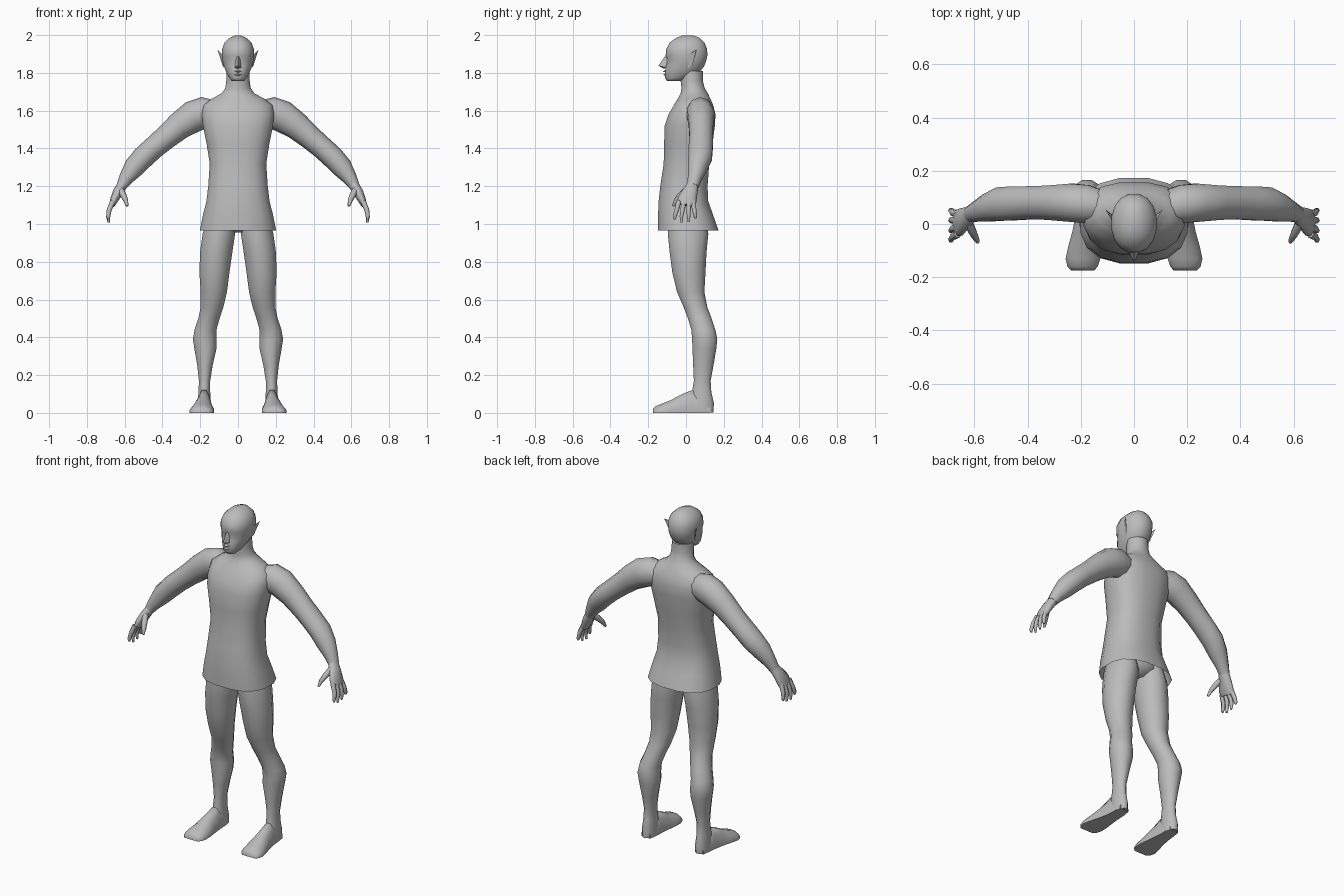
import bpy, bmesh, math
from mathutils import Vector

skin = bpy.data.materials.new("plain_grey")
skin.diffuse_color = (0.5, 0.5, 0.5, 1)


def finish(name, bm, angle=70):
    bmesh.ops.recalc_face_normals(bm, faces=bm.faces)
    me = bpy.data.meshes.new(name)
    bm.to_mesh(me)
    bm.free()
    me.materials.append(skin)
    ob = bpy.data.objects.new(name, me)
    bpy.context.collection.objects.link(ob)
    bpy.ops.object.select_all(action='DESELECT')
    ob.select_set(True)
    bpy.context.view_layer.objects.active = ob
    bpy.ops.object.shade_smooth_by_angle(angle=math.radians(angle))
    return ob


def loft(name, rings, caps=(True, True), angle=70):
    """Skin a list of point rings."""
    bm = bmesh.new()
    vs = [[bm.verts.new(p) for p in r] for r in rings]
    n = len(vs[0])
    for a, b in zip(vs, vs[1:]):
        for i in range(n):
            j = (i + 1) % n
            bm.faces.new((a[i], a[j], b[j], b[i]))
    if caps[0]:
        bm.faces.new(vs[0])
    if caps[1]:
        bm.faces.new(vs[-1])
    return finish(name, bm, angle)


def oval(c, u, v, n=12, power=1.0):
    """Ring around c; power below 1 makes it boxier."""
    pts = []
    for i in range(n):
        a = 2 * math.pi * (i + 0.5) / n
        s, k = math.sin(a), math.cos(a)
        pts.append(Vector(c) + Vector(u) * math.copysign(abs(k) ** power, k)
                   + Vector(v) * math.copysign(abs(s) ** power, s))
    return pts


def level(z, x0, x1, y0, y1, n=12, power=1.0):
    """Horizontal ring given by its bounds."""
    return oval(((x0 + x1) / 2, (y0 + y1) / 2, z), ((x1 - x0) / 2, 0, 0),
                (0, (y1 - y0) / 2, 0), n, power)


def tube(name, pts, n=10):
    """Limb along points (x, y, z, radius in y, radius across)."""
    ps = [Vector(p[:3]) for p in pts]
    rings = []
    for i, p in enumerate(pts):
        t = (ps[min(i + 1, len(ps) - 1)] - ps[max(i - 1, 0)]).normalized()
        u = (Vector((0, 1, 0)) - t * t.y).normalized()
        rings.append(oval(ps[i], u * p[3], t.cross(u) * p[4], n))
    return loft(name, rings)


# torso, tunic skirt and neck: z, half width, front y, back y
torso = [(0.965, .205, -.15, .175), (1.05, .188, -.15, .145), (1.12, .17, -.147, .12),
         (1.2, .16, -.138, .116), (1.32, .152, -.12, .125), (1.42, .168, -.118, .142),
         (1.52, .188, -.115, .155), (1.58, .195, -.095, .158), (1.63, .185, -.065, .145),
         (1.665, .14, -.045, .13), (1.69, .09, -.03, .118), (1.72, .068, -.025, .1),
         (1.76, .063, -.03, .09), (1.81, .06, -.03, .09)]
loft("torso", [level(z, -w, w, a, b, 16, .8 if z < 1.66 else 1) for z, w, a, b in torso],
     caps=(False, True))

# hips closing the space under the skirt
loft("hips", [level(z, -w, w, a, b) for z, w, a, b in
              [(.955, .05, -.03, .06), (1.0, .14, -.09, .11), (1.08, .15, -.11, .1)]])

# head
head = [(1.756, .032, -.1, -.03), (1.772, .046, -.112, .02), (1.8, .062, -.112, .07),
        (1.835, .076, -.108, .098), (1.868, .084, -.099, .11), (1.892, .086, -.11, .115),
        (1.925, .086, -.107, .114), (1.96, .073, -.088, .1), (1.985, .046, -.055, .075),
        (1.998, .016, -.02, .04)]
loft("head", [level(z, -w, w, a, b, 16, .92) for z, w, a, b in head])


def solid(name, pts, angle=40):
    bm = bmesh.new()
    for p in pts:
        bm.verts.new(p)
    bmesh.ops.convex_hull(bm, input=bm.verts)
    return finish(name, bm, angle)


# nose and lips
solid("nose", [(0, -.146, 1.838), (.019, -.104, 1.828), (-.019, -.104, 1.828), (0, -.118, 1.822),
               (.008, -.1, 1.89), (-.008, -.1, 1.89), (0, -.114, 1.885)])
for name, z in (("upper_lip", 1.808), ("lower_lip", 1.79)):
    solid(name, [(.026, -.098, z), (-.026, -.098, z), (.01, -.122, z), (-.01, -.122, z),
                 (0, -.105, z + .01), (0, -.105, z - .008)], 60)

# legs: z, inner x, outer x, front y, back y
leg = [(1.06, .03, .16, -.09, .1), (.95, .012, .19, -.1, .122), (.85, .027, .204, -.09, .112),
       (.74, .043, .207, -.075, .106), (.64, .056, .2, -.05, .1), (.56, .075, .2, -.015, .115),
       (.5, .095, .212, .008, .138), (.44, .112, .232, .026, .158), (.39, .112, .241, .03, .168),
       (.34, .112, .233, .032, .163), (.25, .133, .217, .036, .147), (.17, .146, .208, .04, .132),
       (.11, .146, .21, .03, .136), (.05, .142, .215, .02, .15), (.003, .142, .215, .02, .147)]
# feet: y, inner x, outer x, top z
foot = [(.13, .15, .208, .06), (.08, .142, .215, .1), (.03, .14, .22, .12), (-.03, .134, .232, .095),
        (-.08, .127, .246, .068), (-.13, .126, .257, .048), (-.16, .136, .25, .036),
        (-.175, .15, .235, .022)]
# arms: x, y, z, radius in y, radius across
arm = [(.1, .06, 1.59, .06, .06), (.18, .075, 1.588, .075, .085), (.235, .08, 1.57, .075, .085),
       (.31, .08, 1.52, .068, .073), (.38, .08, 1.46, .065, .064), (.445, .078, 1.405, .067, .06),
       (.5, .075, 1.355, .066, .06), (.55, .06, 1.3, .054, .056), (.595, .045, 1.238, .038, .038),
       (.617, .036, 1.2, .032, .028)]
palm = [(.61, .038, 1.212, .03, .027), (.635, .022, 1.17, .042, .027), (.655, .006, 1.13, .053, .022),
        (.667, 0, 1.1, .05, .015)]
thumb = [(.625, .01, 1.185, .018, .018), (.608, -.025, 1.155, .017, .017),
         (.594, -.052, 1.125, .014, .013), (.587, -.068, 1.095, .007, .007)]
# fingers: base y, tip y, tip z
fingers = [(-.038, -.06, 1.025), (-.012, -.024, 1.008), (.014, .014, 1.012), (.037, .05, 1.03)]

for side, s in (("left", 1), ("right", -1)):
    def flip(pts):
        return [(p[0] * s, *p[1:]) for p in pts]

    loft(side + "_leg", [level(z, s * a, s * b, c, d) for z, a, b, c, d in leg])
    rings = []
    for y, a, b, h in foot:
        m, w = s * (a + b) / 2, (b - a) / 2
        prof = [(-1, 0), (1, 0), (1, .3), (.75, .7), (.3, 1), (-.3, 1), (-.75, .7), (-1, .3)]
        rings.append([(m + w * px, y, h * pz) for px, pz in prof])
    loft(side + "_foot", rings, angle=60)
    tube(side + "_arm", flip(arm))
    tube(side + "_palm", flip(palm))
    tube(side + "_thumb", flip(thumb), 6)
    for i, (y0, y1, z) in enumerate(fingers):
        tube(f"{side}_finger_{i + 1}", flip([
            (.662, y0, 1.12, .015, .015), (.682, (y0 + y1) / 2, 1.075, .013, .013),
            (.687, y1, 1.04, .011, .011), (.685, y1, z, .006, .006)]), 6)
    # pointed ear
    solid(side + "_ear", flip([(.078, .005, 1.89), (.074, .012, 1.825), (.082, .035, 1.84),
                               (.09, .04, 1.87), (.108, .055, 1.922), (.08, .03, 1.89)]))
